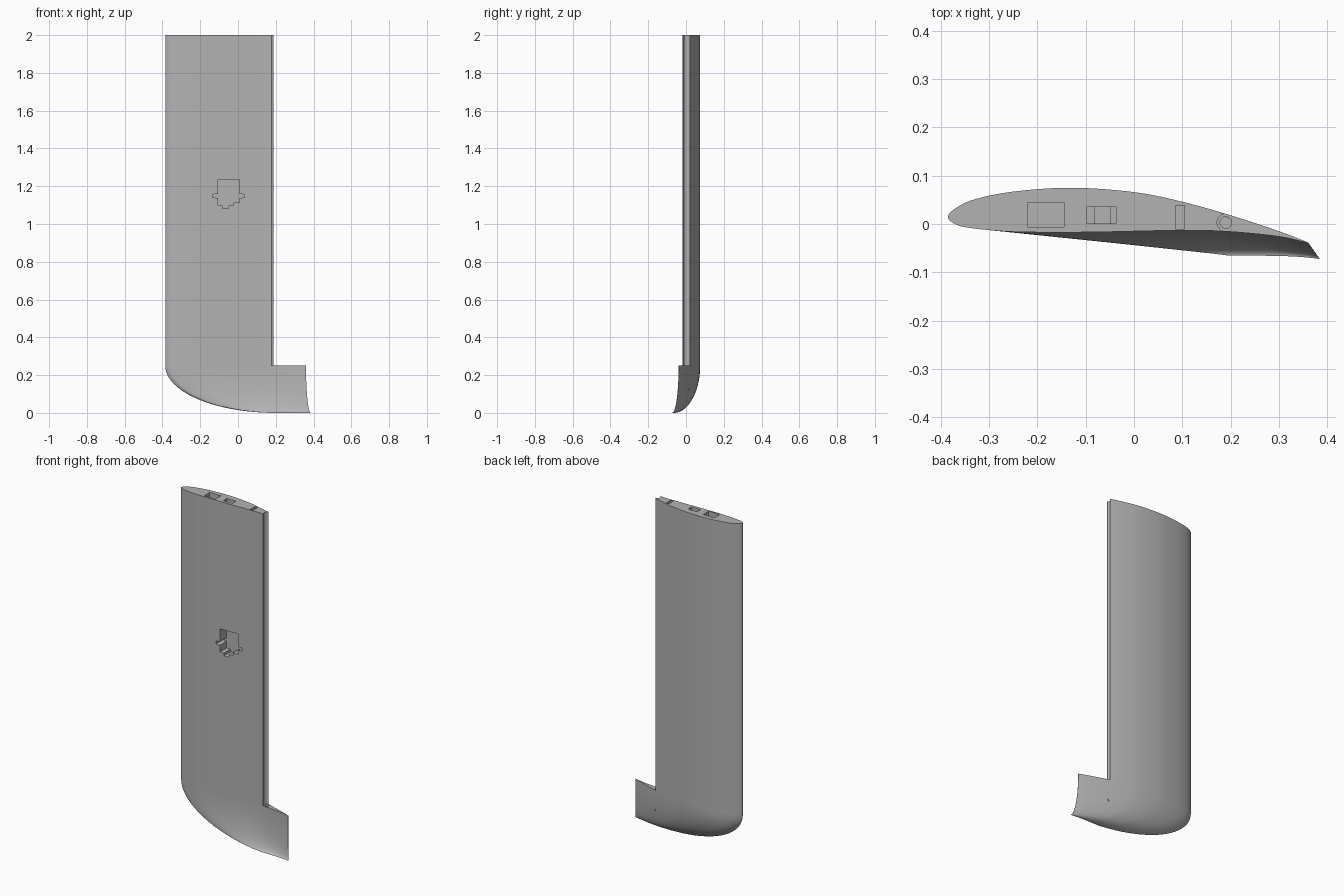
import bpy, bmesh, math
from mathutils import Vector

cube = bpy.data.objects.get("Cube")
if cube:
    bpy.data.objects.remove(cube, do_unlink=True)

grey = bpy.data.materials.new("plain grey")
grey.use_nodes = True
grey.diffuse_color = (0.45, 0.45, 0.45, 1)
grey.node_tree.nodes["Principled BSDF"].inputs["Base Color"].default_value = (0.45, 0.45, 0.45, 1)

TOP, SHELF = 2.0, 0.25
HINGE, GROOVE_R, PIN_R = Vector((0.19, 0.003)), 0.018, 0.012

# Airfoil control points: trailing edge, over the back, round the nose, along the front
UPPER = [(0.36, -0.038), (0.3, -0.015), (0.2, 0.018), (0.1, 0.046), (0, 0.066), (-0.13, 0.075),
         (-0.25, 0.067), (-0.33, 0.051), (-0.37, 0.032)]
LOWER = [(-0.385, 0.014), (-0.37, 0), (-0.34, -0.008), (-0.25, -0.016), (-0.1, -0.017),
         (0.1, -0.013), (0.2, -0.016), (0.3, -0.026), (0.36, -0.039)]


def smooth_path(points, steps=8):
    """Catmull-Rom curve through the points."""
    p = [Vector(q) for q in points]
    p = [2 * p[0] - p[1]] + p + [2 * p[-1] - p[-2]]
    out = []
    for a, b, c, d in zip(p, p[1:], p[2:], p[3:]):
        for i in range(steps):
            t = i / steps
            out.append(0.5 * (2 * b + (c - a) * t + (2 * a - 5 * b + 4 * c - d) * t ** 2
                              + (3 * b - a - 3 * c + d) * t ** 3))
    return out + [p[-2]]


def loft(name, rings):
    """Closed solid through rings of 3D points."""
    bm = bmesh.new()
    loops = [[bm.verts.new(v) for v in ring] for ring in rings]
    n = len(loops[0])
    for low, high in zip(loops, loops[1:]):
        for i in range(n):
            j = (i + 1) % n
            bm.faces.new((low[i], low[j], high[j], high[i]))
    bm.faces.new(loops[0][::-1])
    bm.faces.new(loops[-1])
    bmesh.ops.recalc_face_normals(bm, faces=bm.faces)
    mesh = bpy.data.meshes.new(name)
    bm.to_mesh(mesh)
    bm.free()
    mesh.materials.append(grey)
    obj = bpy.data.objects.new(name, mesh)
    bpy.context.collection.objects.link(obj)
    return obj


def prism(name, outline, z0, z1):
    return loft(name, [[(x, y, z) for x, y in outline] for z in (z0, z1)])


def box_outline(x0, x1, y0, y1):
    return [(x0, y0), (x1, y0), (x1, y1), (x0, y1)]


def cut(target, cutter):
    """Subtract the cutter, apply, and remove it."""
    cutter.hide_render = True
    mod = target.modifiers.new("cut", 'BOOLEAN')
    mod.operation, mod.solver, mod.object = 'DIFFERENCE', 'EXACT', cutter
    bpy.context.view_layer.objects.active = target
    bpy.ops.object.modifier_apply(modifier=mod.name)
    bpy.data.objects.remove(cutter, do_unlink=True)


airfoil = smooth_path(UPPER + LOWER)
nose = min(range(len(airfoil)), key=lambda i: airfoil[i].x)

# Main panel: airfoil cut short, with a concave hinge groove along its rear edge
front_start = [p for p in airfoil[:nose] if p.x < 0.186]
front_end = [p for p in airfoil[nose:] if p.x < 0.176]
groove = [HINGE + GROOVE_R * Vector((math.cos(a), math.sin(a)))
          for a in (math.radians(228 - 128 * i / 14) for i in range(15))]
lip = [Vector((0.178, -0.0155))]
panel = prism("wing_panel", front_start + front_end + lip + groove, SHELF, TOP)

# Wing tip: the airfoil shrinks along a quarter ellipse to a thin drooped edge
tip_rings = []
for k in range(25):
    angle = math.radians(0.6 + 89.4 * k / 24)
    s, z = math.sin(angle), SHELF * (1 - math.cos(angle))
    ring = []
    for p in airfoil:
        f = (p.x + 0.385) / 0.745
        edge = Vector((0.2 + 0.185 * f, -0.066 - 0.007 * f ** 4))
        q = edge.lerp(p, s)
        ring.append((q.x, q.y, z))
    tip_rings.append(ring)
tip = loft("wing_tip", tip_rings)

# Spar sockets and cable channel running down from the root
cut(panel, prism("spar_socket", box_outline(-0.22, -0.145, -0.006, 0.045), 0.4, TOP + 0.1))
cut(panel, prism("rear_spar_socket", box_outline(0.086, 0.105, -0.01, 0.038), 0.4, TOP + 0.1))
cut(panel, prism("cable_channel", box_outline(-0.098, -0.037, 0.001, 0.035), 1.2, TOP + 0.1))

# Stepped servo pocket in the front face
pocket = [(-0.107, 1.236), (0.009, 1.236), (0.009, 1.159), (0.035, 1.157), (0.035, 1.14),
          (0.009, 1.138), (0.009, 1.114), (-0.023, 1.114), (-0.023, 1.098), (-0.049, 1.098),
          (-0.049, 1.082), (-0.081, 1.082), (-0.081, 1.098), (-0.107, 1.098), (-0.107, 1.138),
          (-0.134, 1.14), (-0.134, 1.157), (-0.107, 1.159)]
cut(panel, loft("servo_pocket", [[(x, y, z) for x, z in pocket] for y in (-0.1, 0.045)]))

# Hinge pin hole in the tip shelf
pin = [HINGE + PIN_R * Vector((math.cos(a), math.sin(a)))
       for a in (math.tau * i / 24 for i in range(24))]
cut(tip, prism("hinge_pin_hole", pin, 0.12, SHELF + 0.1))

# Smooth skin with sharp edges kept
bpy.ops.object.select_all(action='DESELECT')
for obj in (panel, tip):
    obj.select_set(True)
bpy.context.view_layer.objects.active = panel
bpy.ops.object.shade_smooth_by_angle(angle=math.radians(30))
